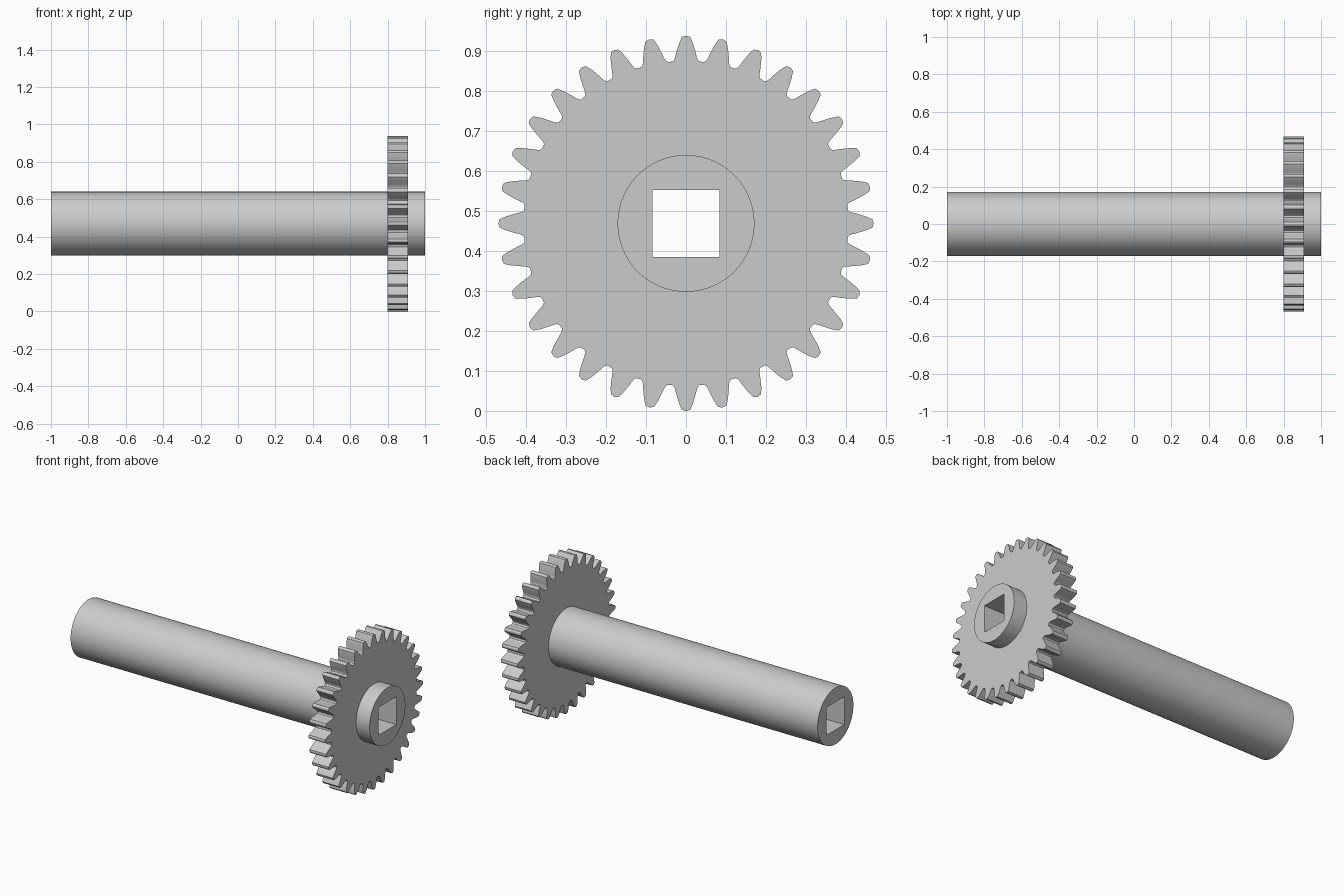
import bpy
import bmesh
from math import sin, cos, pi, radians

if "Cube" in bpy.data.objects:
    bpy.data.objects.remove(bpy.data.objects["Cube"], do_unlink=True)

CENTRE_Z = 0.469
SHAFT_R = 0.171
BORE_HALF = 0.084
TEETH = 32

grey = bpy.data.materials.new("plain grey")
grey.use_nodes = True
colour = (0.6, 0.6, 0.6, 1)
grey.diffuse_color = colour
grey.node_tree.nodes["Principled BSDF"].inputs["Base Color"].default_value = colour


def tube(name, angles, outer, inner, x0, x1, inner_wall=True):
    """Extrude the band between two polar outlines along x."""
    bm = bmesh.new()

    def loop(radius, x):
        return [bm.verts.new((x, radius(i, a) * sin(a), CENTRE_Z + radius(i, a) * cos(a)))
                for i, a in enumerate(angles)]

    loops = [loop(outer, x0), loop(outer, x1), loop(inner, x1), loop(inner, x0)]
    n = len(angles)
    for k in range(4):
        if k == 2 and not inner_wall:
            continue
        a, b = loops[k], loops[(k + 1) % 4]
        for i in range(n):
            j = (i + 1) % n
            bm.faces.new((a[i], b[i], b[j], a[j]))
    bmesh.ops.recalc_face_normals(bm, faces=bm.faces)
    # the +x end of the band must face +x
    end = max(bm.faces, key=lambda f: f.calc_center_median().x)
    if end.normal.x < 0:
        bmesh.ops.reverse_faces(bm, faces=bm.faces)
    mesh = bpy.data.meshes.new(name)
    bm.to_mesh(mesh)
    bm.free()
    mesh.materials.append(grey)
    obj = bpy.data.objects.new(name, mesh)
    bpy.context.collection.objects.link(obj)
    bpy.ops.object.select_all(action="DESELECT")
    obj.select_set(True)
    bpy.context.view_layer.objects.active = obj
    bpy.ops.object.shade_smooth_by_angle(angle=radians(30))
    return obj


# Round shaft with a square bore right through it
SEGMENTS = 96
tube("shaft", [2 * pi * i / SEGMENTS for i in range(SEGMENTS)],
     lambda i, a: SHAFT_R,
     lambda i, a: BORE_HALF / max(abs(sin(a)), abs(cos(a))),
     -1, 1)

# Spur gear: one flank as (radius, half width), mirrored and repeated
flank = [(0.406, 0.034), (0.409, 0.030), (0.415, 0.0275), (0.43, 0.0235),
         (0.45, 0.0175), (0.466, 0.0105)]
tooth = [(r, -w / r) for r, w in flank] + [(0.469, 0)]
tooth += [(r, w / r) for r, w in reversed(flank)]
angles = [2 * pi * t / TEETH + a for t in range(TEETH) for r, a in tooth]
tube("gear", angles,
     lambda i, a: tooth[i % len(tooth)][0],
     lambda i, a: SHAFT_R - 0.001,
     0.80, 0.91, inner_wall=False)
